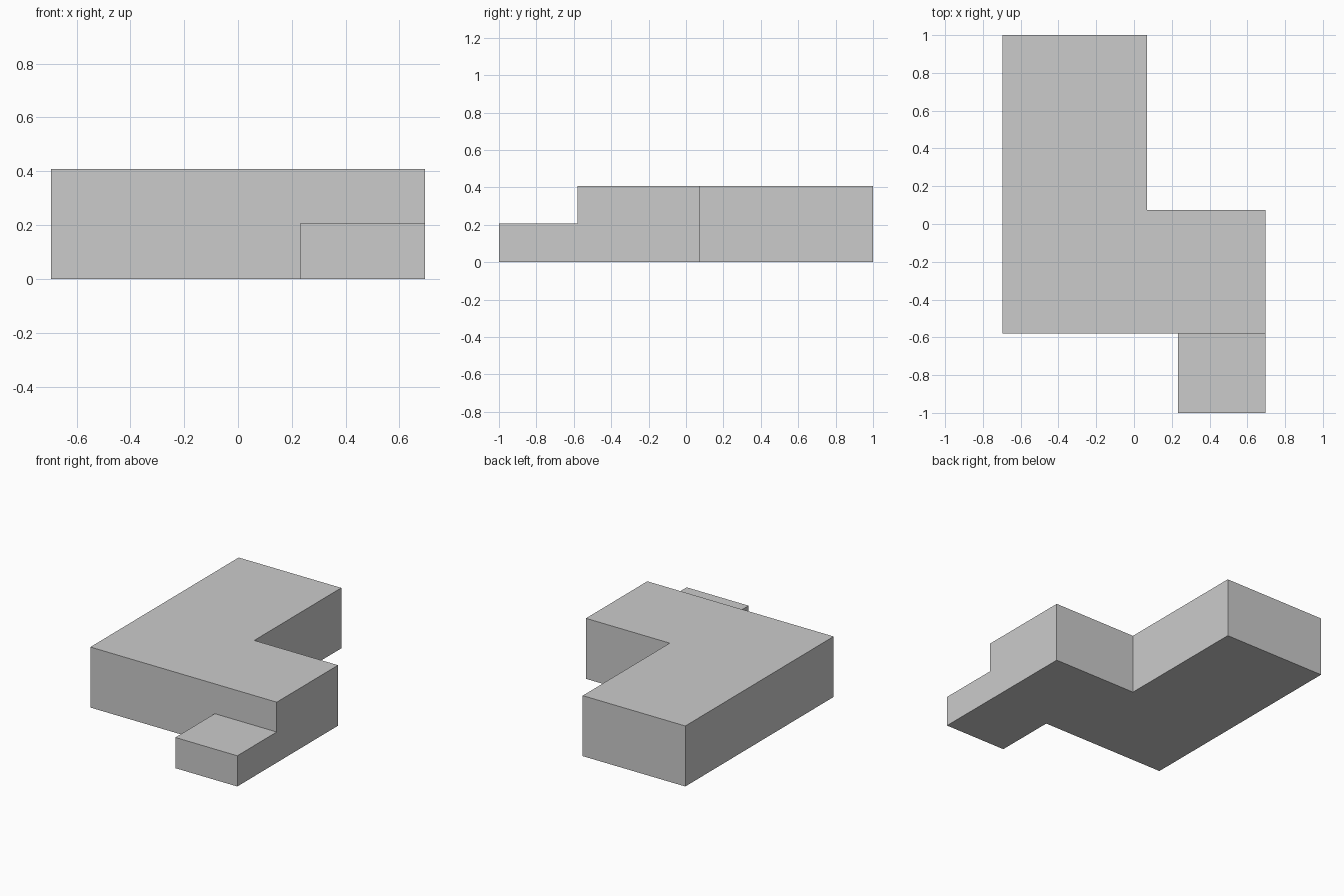
import bpy, bmesh, math
from mathutils import Vector

if "Cube" in bpy.data.objects:
    bpy.data.objects.remove(bpy.data.objects["Cube"])

HALF_W, STEP_H, TOP_H, FRONT = 0.695, 0.207, 0.408, -0.58

# Full footprint; the first and seventh points bound the low step
footprint = [
    (HALF_W, FRONT), (HALF_W, 0.073), (0.07, 0.073), (0.07, 1.0),
    (-HALF_W, 1.0), (-HALF_W, FRONT), (0.233, FRONT),
    (0.233, -1.0), (HALF_W, -1.0),
]


def raise_face(bm, face, height, keep_base=False):
    """Extrude a face straight up and return the new top face."""
    geom = bmesh.ops.extrude_face_region(bm, geom=[face], use_keep_orig=keep_base)["geom"]
    top = next(g for g in geom if isinstance(g, bmesh.types.BMFace))
    for v in top.verts:
        v.co.z += height
    if not keep_base and face.is_valid:
        bm.faces.remove(face)
    return top


bm = bmesh.new()
base = bm.faces.new([bm.verts.new((x, y, 0)) for x, y in footprint])

# Lower layer: everything up to the step height
top = raise_face(bm, base, STEP_H, keep_base=True)

# Split the step off and raise the L-shaped main block
ends = [min(top.verts, key=lambda v: (v.co.xy - Vector(footprint[i])).length)
        for i in (0, 6)]
bmesh.utils.face_split(top, ends[0], ends[1])
upper = max((f for f in bm.faces if all(abs(v.co.z - STEP_H) < 1e-5 for v in f.verts)),
            key=lambda f: f.calc_area())
raise_face(bm, upper, TOP_H - STEP_H)

# Merge coplanar walls so the block reads as one solid
bmesh.ops.recalc_face_normals(bm, faces=bm.faces)
bmesh.ops.dissolve_limit(bm, angle_limit=math.radians(1),
                         verts=bm.verts, edges=bm.edges)
bmesh.ops.recalc_face_normals(bm, faces=bm.faces)

mesh = bpy.data.meshes.new("stepped_block")
bm.to_mesh(mesh)
bm.free()
block = bpy.data.objects.new("stepped_block", mesh)
bpy.context.collection.objects.link(block)
